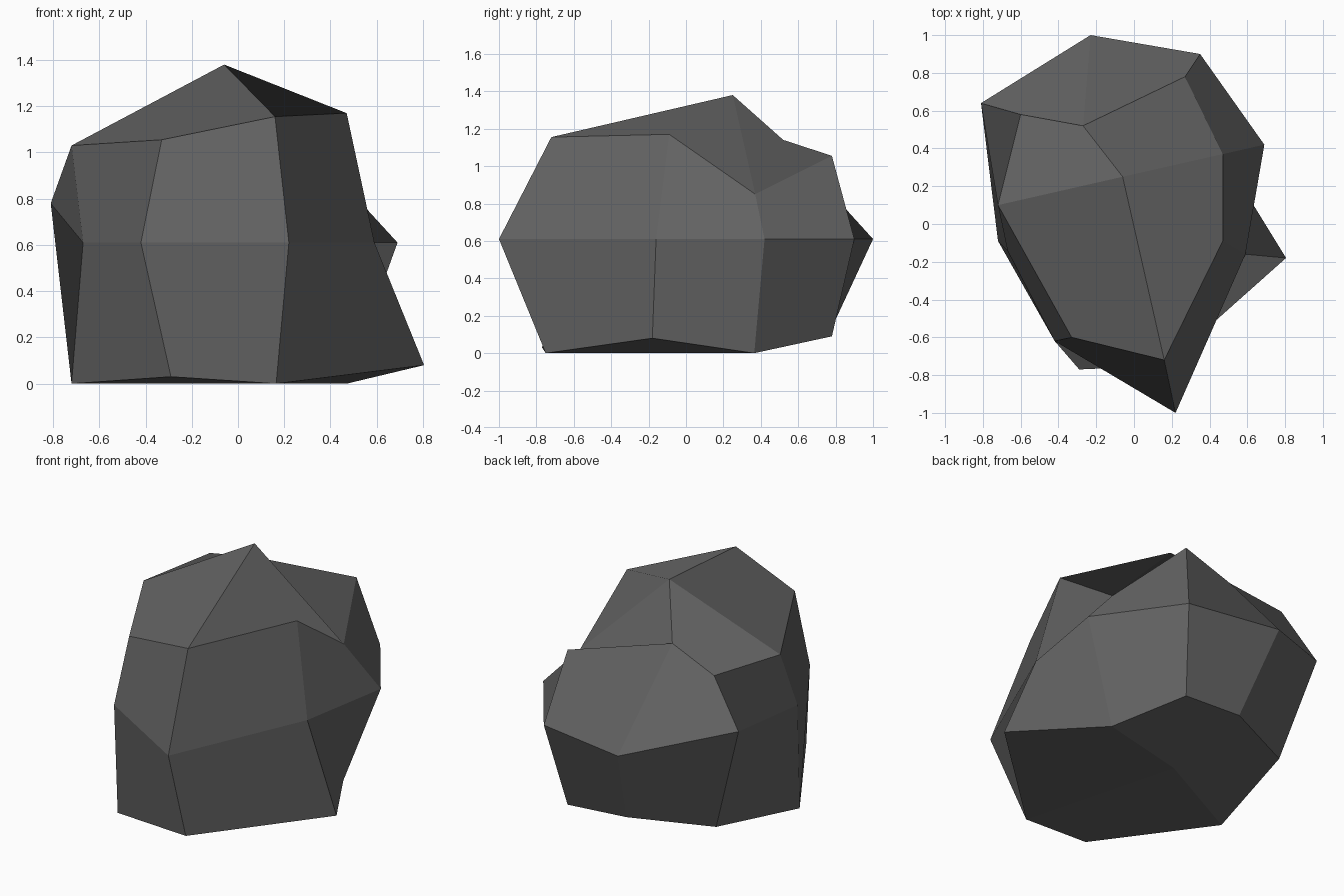
import bpy, bmesh

if "Cube" in bpy.data.objects:
    bpy.data.objects.remove(bpy.data.objects["Cube"])

# Boulder: a once-divided cube with pushed-around rings (anticlockwise from the front)
# Even ring positions are side middles, odd ones are corners
upper = [(.16, -.72, 1.155), (.47, -.09, 1.17), (.47, .37, .85), (.27, .78, 1.055),
         (-.27, .52, 1.14), (-.60, .58, 1.05), (-.72, .10, 1.03), (-.33, -.60, 1.055)]
middle = [(.22, -1.0, .61), (.59, -.16, .61), (.69, .42, .61), (.35, .90, .61),
          (-.23, 1.0, .61), (-.81, .64, .78), (-.67, -.14, .61), (-.42, -.62, .61)]
lower = [(.165, -.75, 0), (.805, -.18, .08), (.47, .365, 0), (.27, .78, .09),
         (-.13, .77, .115), (-.60, .56, .10), (-.72, -.09, 0), (-.29, -.77, .03)]

bm = bmesh.new()
low, mid, up = [[bm.verts.new(p) for p in ring] for ring in (lower, middle, upper)]
top = bm.verts.new((-.06, .25, 1.38))
bottom = bm.verts.new((-.10, .23, 0))

# Each quad starts on an edge middle, so it always folds across its corner
for c in (1, 3, 5, 7):
    p, n = c - 1, (c + 1) % 8
    bm.faces.new((low[p], low[c], mid[c], mid[p]))
    bm.faces.new((low[n], mid[n], mid[c], low[c]))
    bm.faces.new((up[p], mid[p], mid[c], up[c]))
    bm.faces.new((up[n], up[c], mid[c], mid[n]))
    bm.faces.new((up[p], up[c], up[n], top))
    bm.faces.new((low[n], low[c], low[p], bottom))

mesh = bpy.data.meshes.new("boulder")
bm.to_mesh(mesh)
bm.free()

# Dark stone colour
stone = bpy.data.materials.new("dark_grey_stone")
stone.diffuse_color = (.125, .125, .125, 1)
stone.use_nodes = True
stone.node_tree.nodes["Principled BSDF"].inputs["Base Color"].default_value = stone.diffuse_color
mesh.materials.append(stone)
boulder = bpy.data.objects.new("boulder", mesh)
bpy.context.collection.objects.link(boulder)
